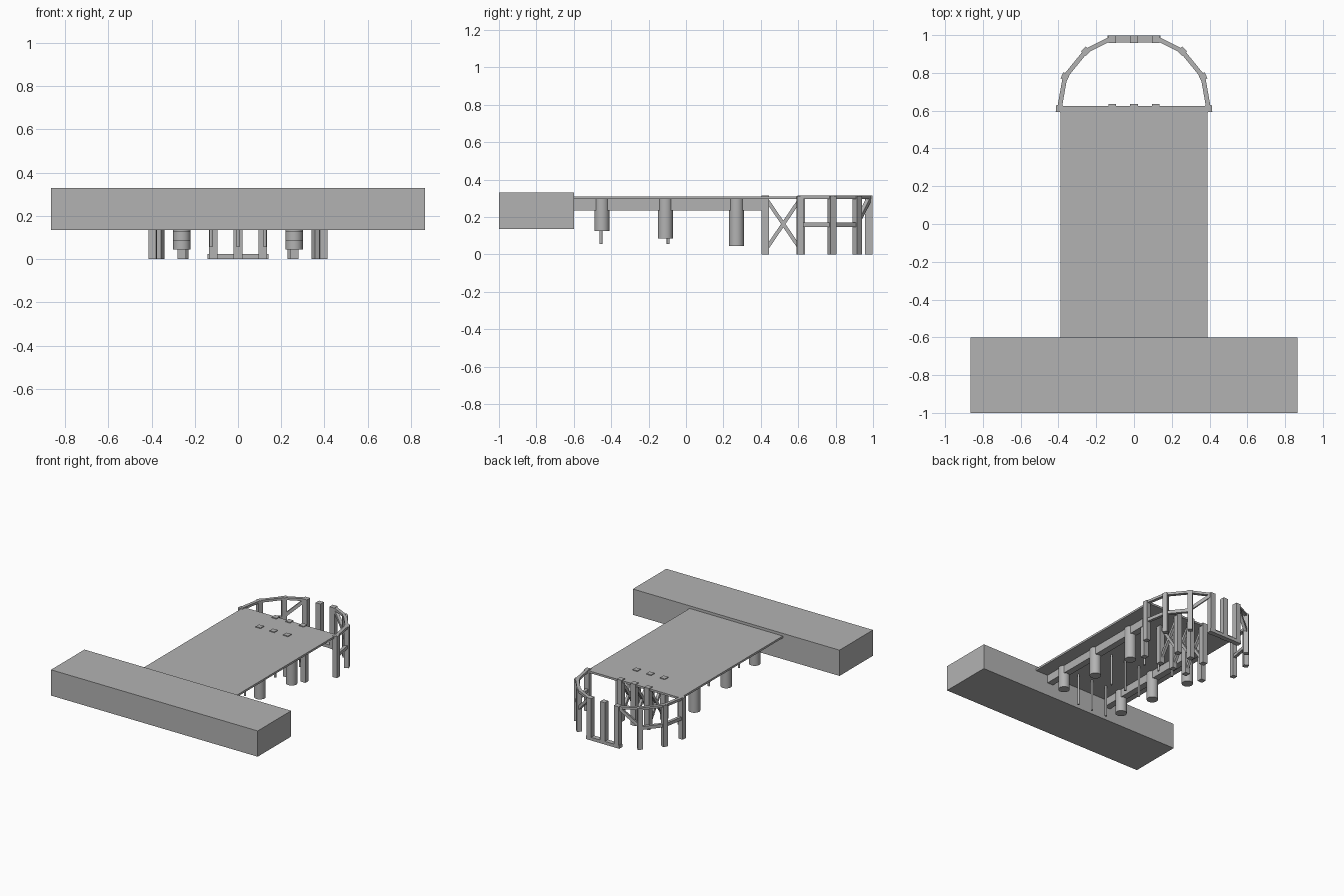
import bpy, math
from mathutils import Vector

if "Cube" in bpy.data.objects:
    bpy.data.objects.remove(bpy.data.objects["Cube"])

grey = bpy.data.materials.new("concrete_grey")
grey.diffuse_color = (0.45, 0.45, 0.45, 1)
grey.use_nodes = True
grey.node_tree.nodes["Principled BSDF"].inputs["Base Color"].default_value = grey.diffuse_color


def finish(o, name):
    o.name = name
    o.data.materials.append(grey)
    return o


def box(name, lo, hi, rot=0):
    lo, hi = Vector(lo), Vector(hi)
    bpy.ops.mesh.primitive_cube_add(size=1, location=(lo + hi) / 2)
    o = bpy.context.object
    o.scale = hi - lo
    o.rotation_euler.z = rot
    return finish(o, name)


def post(name, x, y, z0, z1, w=0.04, rot=0):
    h = w / 2
    return box(name, (x - h, y - h, z0), (x + h, y + h, z1), rot)


def bar(name, a, b, w, h):
    """Rectangular bar from a to b."""
    a, b = Vector(a), Vector(b)
    d = b - a
    bpy.ops.mesh.primitive_cube_add(size=1, location=(a + b) / 2)
    o = bpy.context.object
    o.scale = (w, h, d.length)
    o.rotation_mode = 'QUATERNION'
    o.rotation_quaternion = d.to_track_quat('Z', 'Y')
    return finish(o, name)


def pile(name, x, y, r, z0, z1, n=32):
    bpy.ops.mesh.primitive_cylinder_add(vertices=n, radius=r, depth=z1 - z0,
                                        location=(x, y, (z0 + z1) / 2))
    bpy.ops.object.shade_smooth_by_angle(angle=math.radians(40))
    return finish(bpy.context.object, name)


# Shore block and deck
box("abutment", (-0.865, -1, 0.135), (0.865, -0.6, 0.33))
box("deck", (-0.39, -0.6, 0.295), (0.39, 0.625, 0.31))

# Beams and large piles along both sides
for s in (-1, 1):
    x = 0.26 * s
    box("deck_beam", (x - 0.025, -0.6, 0.235), (x + 0.025, 0.43, 0.296))
    for y, z in ((-0.45, 0.125), (-0.11, 0.085), (0.27, 0.045)):
        pile("large_pile", x, y, 0.04, z, 0.3)
    post("beam_end_post", x, 0.425, 0, 0.3)

# Thin rods in three rows
for y in (-0.455, -0.095, 0.265):
    for x in (-0.125, 0, 0.125):
        pile("thin_pile", x, y, 0.008, 0.055, 0.3, 12)

# Braced trestles under the deck end, and the outer landing frame
for x in (-0.115, 0, 0.115):
    post("trestle_inner_post", x, 0.425, 0, 0.316)
    post("trestle_outer_post", x, 0.615, 0, 0.316)
    bar("cross_brace", (x, 0.43, 0.03), (x, 0.61, 0.295), 0.02, 0.02)
    bar("cross_brace", (x, 0.43, 0.295), (x, 0.61, 0.03), 0.02, 0.02)
    post("landing_post", x, 0.978, 0, 0.316)
box("landing_sill", (-0.14, 0.962, 0), (0.14, 0.998, 0.024))

# Curved fender ring on both sides
ring = [(0.395, 0.61), (0.365, 0.78), (0.255, 0.915), (0.125, 0.98)]
for s in (-1, 1):
    pts = [(s * x, y) for x, y in ring]
    for i, (a, b) in enumerate(zip(pts, pts[1:])):
        bar("ring_top_rail", (*a, 0.305), (*b, 0.305), 0.024, 0.018)
        if i < 2:
            bar("ring_lower_rail", (*a, 0.158), (*b, 0.158), 0.022, 0.025)
    for (x, y), deg in zip(pts[:3], (5, 25, 45)):
        post("ring_post", x, y, 0, 0.313, 0.036, math.radians(deg * s))
    bar("ring_diagonal", (*pts[2], 0.17), (*pts[3], 0.3), 0.022, 0.022)
